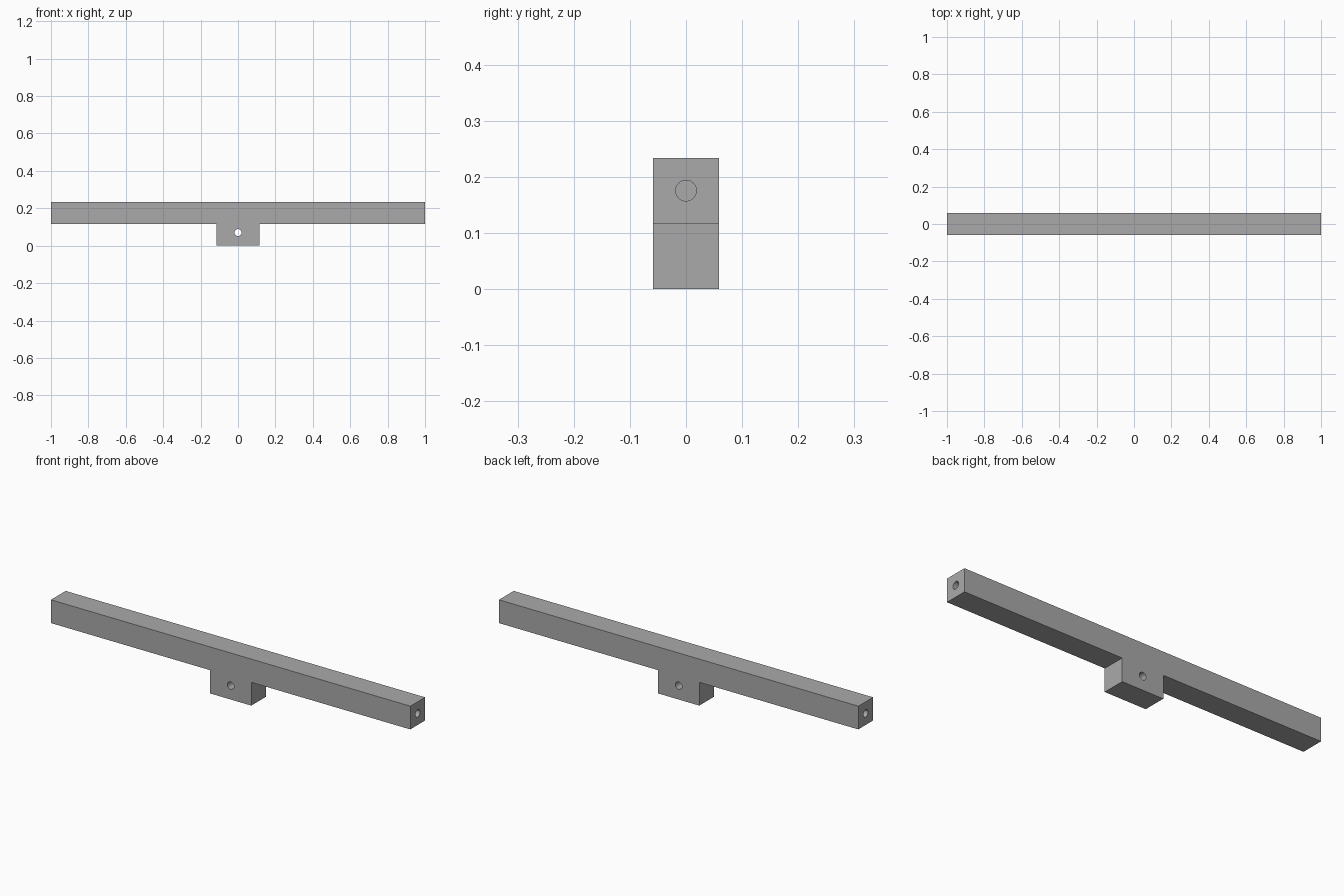
import bpy
import math

cube = bpy.data.objects.get("Cube")
if cube:
    bpy.data.objects.remove(cube, do_unlink=True)

HALF = 1.0          # half length of the bar
DEPTH = 0.117       # bar thickness front to back
SPLIT, TOP = 0.117, 0.234
BLOCK = 0.115       # half width of the mounting block
RADIUS = 0.0185
END_DEPTH = 0.2     # depth of the blind end holes

grey = bpy.data.materials.new("plain grey")
grey.use_nodes = True
colour = (0.40, 0.40, 0.40, 1)
grey.diffuse_color = colour
grey.node_tree.nodes["Principled BSDF"].inputs["Base Color"].default_value = colour

# T-shaped side profile, pushed through the full depth
right = [(HALF, TOP), (HALF, SPLIT), (BLOCK, SPLIT), (BLOCK, 0)]
profile = right + [(-x, z) for x, z in reversed(right)]
n = len(profile)
verts = [(x, y, z) for y in (-DEPTH / 2, DEPTH / 2) for x, z in profile]
faces = [tuple(range(n))[::-1], tuple(range(n, 2 * n))]
faces += [(i, (i + 1) % n, n + (i + 1) % n, n + i) for i in range(n)]
mesh = bpy.data.meshes.new("crossbar")
mesh.from_pydata(verts, [], faces)
mesh.materials.append(grey)
bar = bpy.data.objects.new("crossbar", mesh)
bpy.context.collection.objects.link(bar)
bpy.context.view_layer.objects.active = bar
bar.select_set(True)
bpy.ops.object.mode_set(mode="EDIT")
bpy.ops.mesh.select_all(action="SELECT")
bpy.ops.mesh.normals_make_consistent(inside=False)
bpy.ops.object.mode_set(mode="OBJECT")


def drill(name, location, rotation, length):
    """Cut a round hole in the bar and remove the cutter."""
    bpy.ops.mesh.primitive_cylinder_add(vertices=32, radius=RADIUS, depth=length,
                                        location=location, rotation=rotation)
    cutter = bpy.context.object
    cutter.name = name
    cutter.hide_render = True
    cutter.data.materials.append(grey)
    mod = bar.modifiers.new(name, "BOOLEAN")
    mod.operation = "DIFFERENCE"
    mod.solver = "EXACT"
    mod.object = cutter
    bpy.context.view_layer.objects.active = bar
    bpy.ops.object.modifier_apply(modifier=name)
    bpy.data.objects.remove(cutter, do_unlink=True)


# Through hole in the block, blind hole in each end
quarter = math.pi / 2
drill("block_hole", (0, 0, 0.07), (quarter, 0, 0), DEPTH * 2)
for side, name in ((1, "left_end_hole"), (-1, "right_end_hole")):
    drill(name, (side * HALF, 0, (SPLIT + TOP) / 2), (0, quarter, 0), END_DEPTH * 2)

bpy.ops.object.select_all(action="DESELECT")
bar.select_set(True)
bpy.context.view_layer.objects.active = bar
bpy.ops.object.shade_smooth_by_angle(angle=math.radians(30))
